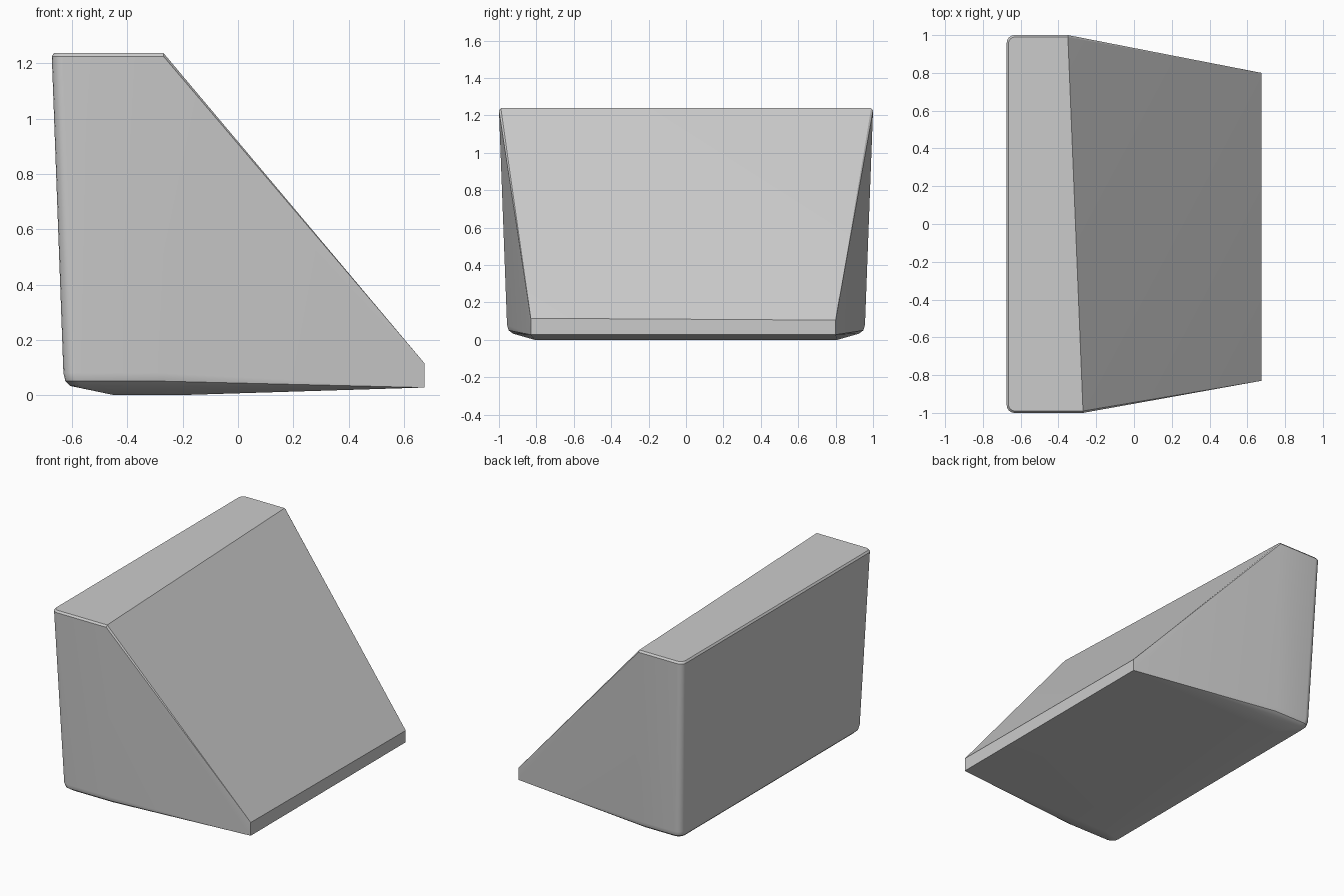
import bpy, bmesh, math

if "Cube" in bpy.data.objects:
    bpy.data.objects.remove(bpy.data.objects["Cube"])

# Wedge body: convex hull of tapered, round-cornered side profiles
levels = [  # z, back x, half width, corner radius
    (1.238, -0.665, 0.990, 0.035),
    (1.226, -0.674, 1.000, 0.040),
    (0.080, -0.632, 0.957, 0.045),
    (0.050, -0.625, 0.948, 0.045),
    (0.033, -0.608, 0.925, 0.045),
]
pts = []
for side, crease in ((-1, -0.27), (1, -0.35)):
    for z, xb, w, r in levels:
        # rounded back corner
        for i in range(5):
            a = math.radians(90 * i / 4)
            pts.append((xb + r * (1 - math.cos(a)), side * (w - r * (1 - math.sin(a))), z))
        # soft vertical crease where the side turns inward
        pts.append((crease, side * w, z))
    # shallow belly
    pts += [(-0.45, side * 0.81, 0.0), (-0.20, side * 0.81, 0.0)]
# blunt front lip
pts += [(0.675, -0.83, 0.115), (0.675, 0.80, 0.105),
        (0.675, -0.83, 0.027), (0.675, 0.80, 0.027)]

bm = bmesh.new()
for p in pts:
    bm.verts.new(p)
hull = bmesh.ops.convex_hull(bm, input=bm.verts[:])
loose = [v for v in bm.verts if not v.link_faces]
bmesh.ops.delete(bm, geom=loose, context='VERTS')
bmesh.ops.dissolve_limit(bm, angle_limit=math.radians(0.3),
                         verts=bm.verts[:], edges=bm.edges[:])
bmesh.ops.recalc_face_normals(bm, faces=bm.faces[:])
mesh = bpy.data.meshes.new("wedge_body")
bm.to_mesh(mesh)
bm.free()
body = bpy.data.objects.new("wedge_body", mesh)
bpy.context.collection.objects.link(body)

# Smooth rounded edges while keeping the large faces flat
bpy.context.view_layer.objects.active = body
body.select_set(True)
bpy.ops.object.shade_smooth_by_angle(angle=math.radians(30))
wn = body.modifiers.new("flat_faces", 'WEIGHTED_NORMAL')
wn.keep_sharp = True
